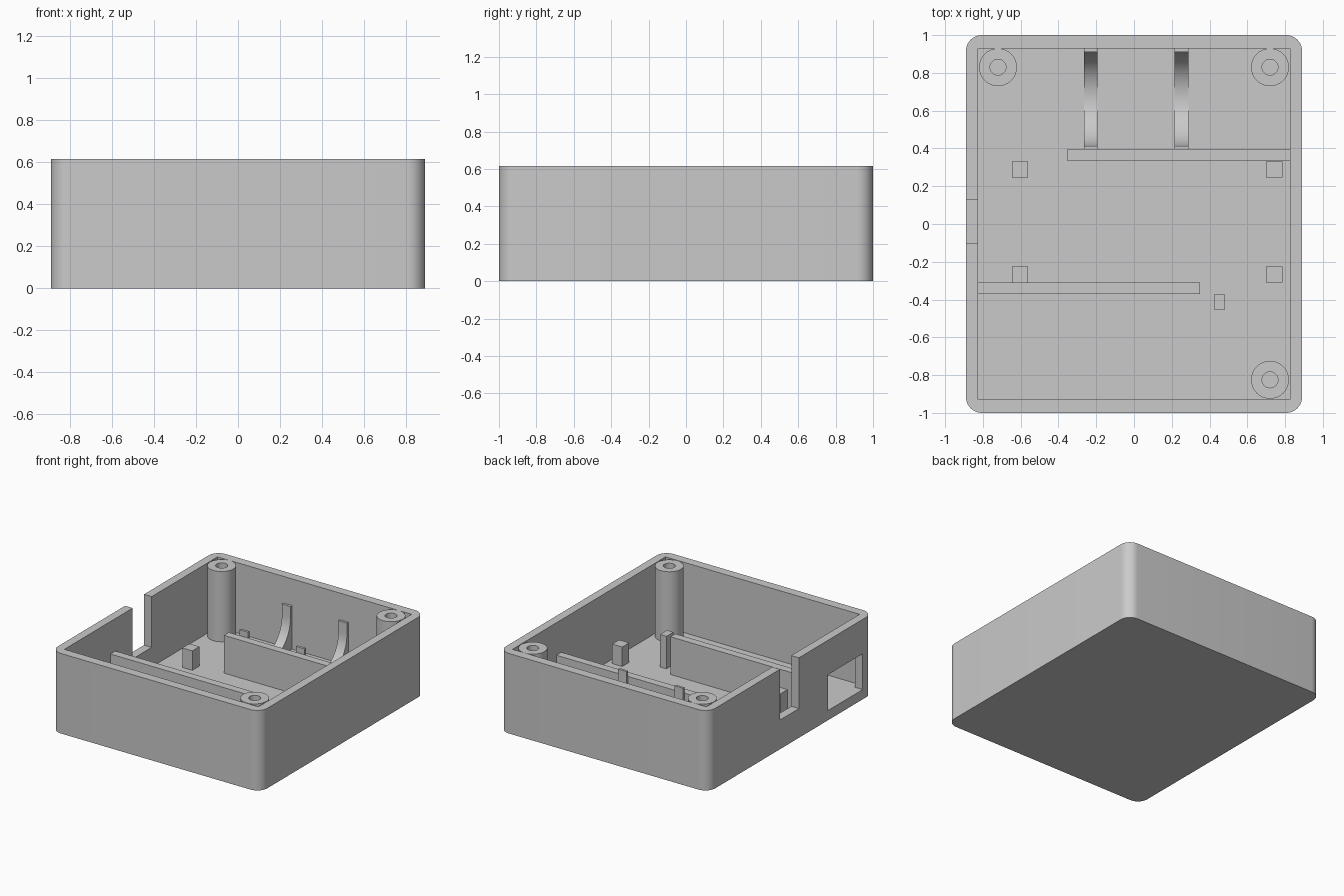
import bpy, bmesh, math
from mathutils import Matrix, Vector

if "Cube" in bpy.data.objects:
    bpy.data.objects.remove(bpy.data.objects["Cube"], do_unlink=True)

FLOOR, TOP = 0.075, 0.615
HX, HY = 0.89, 1.0            # outer half sizes
IX, IY = 0.825, 0.93          # inner half sizes
RIB_TOP = 0.365

grey = bpy.data.materials.new("plain grey plastic")
grey.use_nodes = True
COLOUR = (0.59, 0.59, 0.59, 1)
grey.diffuse_color = COLOUR
grey.node_tree.nodes["Principled BSDF"].inputs["Base Color"].default_value = COLOUR


def finish(bm, name, smooth=False):
    bmesh.ops.recalc_face_normals(bm, faces=bm.faces)
    mesh = bpy.data.meshes.new(name)
    bm.to_mesh(mesh)
    bm.free()
    mesh.materials.append(grey)
    ob = bpy.data.objects.new(name, mesh)
    bpy.context.collection.objects.link(ob)
    if smooth:
        shade(ob)
    return ob


def activate(ob):
    bpy.ops.object.select_all(action='DESELECT')
    ob.select_set(True)
    bpy.context.view_layer.objects.active = ob


def shade(ob):
    activate(ob)
    bpy.ops.object.shade_smooth_by_angle(angle=math.radians(30))


def box(name, x0, x1, y0, y1, z0, z1):
    bm = bmesh.new()
    centre = Vector((x0 + x1, y0 + y1, z0 + z1)) / 2
    size = Matrix.Diagonal((x1 - x0, y1 - y0, z1 - z0, 1))
    bmesh.ops.create_cube(bm, size=1, matrix=Matrix.Translation(centre) @ size)
    return finish(bm, name)


def prism(name, points, push, smooth=True):
    bm = bmesh.new()
    face = bm.faces.new([bm.verts.new(p) for p in points])
    res = bmesh.ops.extrude_face_region(bm, geom=[face], use_keep_orig=True)
    moved = [g for g in res["geom"] if isinstance(g, bmesh.types.BMVert)]
    bmesh.ops.translate(bm, verts=moved, vec=push)
    return finish(bm, name, smooth)


def cut(ob, cutter):
    cutter.hide_render = True
    mod = ob.modifiers.new("cut", 'BOOLEAN')
    mod.operation, mod.solver, mod.object = 'DIFFERENCE', 'EXACT', cutter
    activate(ob)
    bpy.ops.object.modifier_apply(modifier=mod.name)
    bpy.data.objects.remove(cutter, do_unlink=True)


# Case shell: rounded outer block, square cavity, side notch and side window
R, STEPS = 0.085, 12
outline = []
for i, (sx, sy) in enumerate([(1, 1), (-1, 1), (-1, -1), (1, -1)]):
    for k in range(STEPS + 1):
        a = math.pi / 2 * (i + k / STEPS)
        outline.append((sx * (HX - R) + R * math.cos(a),
                        sy * (HY - R) + R * math.sin(a), 0))
shell = prism("case_shell", outline, (0, 0, TOP), smooth=False)
cut(shell, box("cavity_cutter", -IX, IX, -IY, IY, FLOOR, 1))
cut(shell, box("notch_cutter", -1, -0.8, -0.10, 0.13, 0.225, 1))
cut(shell, box("window_cutter", -1, -0.8, -0.875, -0.455, FLOOR, 0.35))
shade(shell)


# Screw posts: a ring profile spun around the post axis
def screw_post(name, x, y, outer=0.1, hole=0.042):
    bm = bmesh.new()
    profile = [(outer, FLOOR - 0.01), (outer, TOP), (hole, TOP), (hole, FLOOR + 0.01),
               (0, FLOOR + 0.01)]
    verts = [bm.verts.new((x + r, y, z)) for r, z in profile]
    edges = [bm.edges.new(pair) for pair in zip(verts, verts[1:])]
    bmesh.ops.spin(bm, geom=verts + edges, cent=(x, y, 0), axis=(0, 0, 1),
                   angle=math.tau, steps=48)
    bmesh.ops.remove_doubles(bm, verts=bm.verts, dist=0.0005)
    finish(bm, name, smooth=True)


screw_post("screw_post_back_right", -0.72, 0.83)
screw_post("screw_post_back_left", 0.72, 0.83)
screw_post("screw_post_front_left", 0.72, -0.825)

# Divider ribs
box("back_divider", -0.355, IX, 0.335, 0.395, FLOOR, RIB_TOP)
box("front_divider", -IX, 0.35, -0.37, -0.31, FLOOR, RIB_TOP)

# Board support pegs and the taller stop peg
for side, x in (("right", -0.645), ("left", 0.70)):
    for end, y in (("back", 0.245), ("front", -0.31)):
        box(f"support_peg_{end}_{side}", x, x + 0.085, y, y + 0.085, FLOOR, 0.225)
box("stop_peg", 0.425, 0.48, -0.455, -0.37, FLOOR, 0.325)

# Round cradles between the back divider and the back wall
CY, CR, CRADLE_TOP = 0.6625, 0.249, 0.41
for side, x in (("right", -0.265), ("left", 0.215)):
    pts = [(x, 0.395, CRADLE_TOP), (x, 0.395, FLOOR - 0.01),
           (x, IY, FLOOR - 0.01), (x, IY, CRADLE_TOP), (x, CY + CR, CRADLE_TOP)]
    for k in range(33):
        a = -math.pi * k / 32
        pts.append((x, CY + CR * math.cos(a), FLOOR + CR + CR * math.sin(a)))
    pts.append((x, CY - CR, CRADLE_TOP))
    prism(f"cradle_{side}", pts, (0.073, 0, 0))
